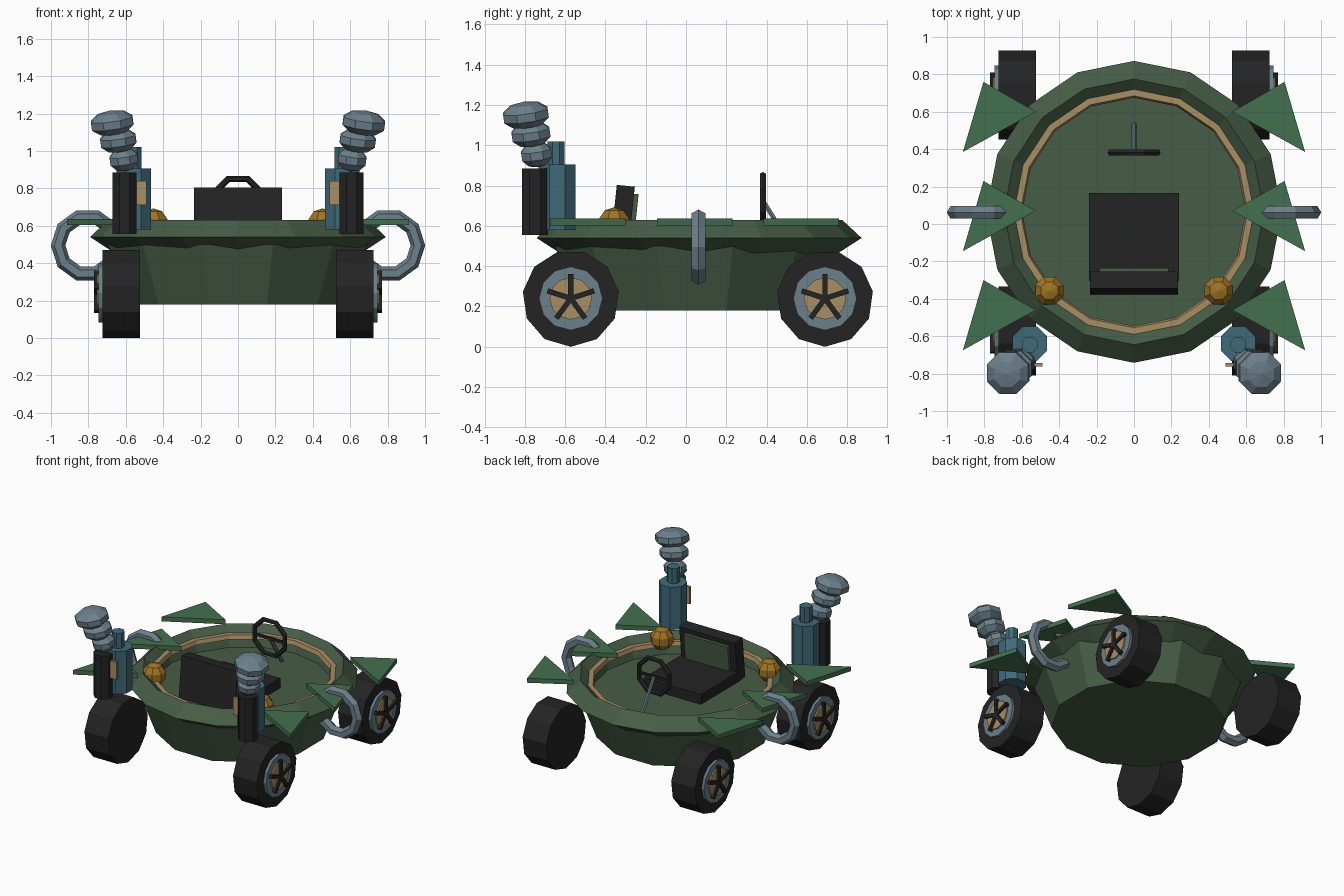
import bpy, bmesh, math
from mathutils import Matrix, Vector

if "Cube" in bpy.data.objects:
    bpy.data.objects.remove(bpy.data.objects["Cube"])


def material(name, r, g, b):
    m = bpy.data.materials.new(name)
    m.diffuse_color = [((c / 255 + 0.055) / 1.055) ** 2.4 for c in (r, g, b)] + [1]
    m.use_nodes = True
    m.node_tree.nodes["Principled BSDF"].inputs["Base Color"].default_value = m.diffuse_color
    return m


HULL = material("dark_green", 70, 92, 70)
LEAF = material("leaf_green", 68, 112, 80)
BLACK = material("black", 36, 36, 36)
STEEL = material("steel_grey", 108, 128, 139)
BLUE = material("teal_blue", 64, 106, 122)
TAN = material("tan", 168, 142, 100)
AMBER = material("amber", 160, 116, 36)


def finish(name, bm, mat, mtx=Matrix()):
    bmesh.ops.remove_doubles(bm, verts=bm.verts, dist=0.0001)
    bmesh.ops.recalc_face_normals(bm, faces=bm.faces)
    me = bpy.data.meshes.new(name)
    bm.to_mesh(me)
    bm.free()
    me.materials.append(mat)
    ob = bpy.data.objects.new(name, me)
    ob.matrix_world = mtx
    bpy.context.collection.objects.link(ob)
    return ob


def skin(bm, rings, close=True):
    """Join successive rings of points with quads."""
    vs = [[bm.verts.new(p) for p in ring] for ring in rings]
    n = len(vs[0])
    for a, b in zip(vs, vs[1:]):
        for i in range(n):
            j = (i + 1) % n
            bm.faces.new((a[i], a[j], b[j], b[i]))
    return vs


def lathe(name, profile, n, mat, mtx=Matrix(), phase=0.0):
    """Spin (radius, height) points about local z."""
    bm = bmesh.new()
    rings = []
    for r, z in profile:
        r = max(r, 1e-6)
        rings.append([(r * math.cos(phase + math.tau * i / n),
                       r * math.sin(phase + math.tau * i / n), z) for i in range(n)])
    skin(bm, rings)
    return finish(name, bm, mat, mtx)


def cylinder(name, r, z0, z1, n, mat, mtx=Matrix(), phase=0.0):
    return lathe(name, [(0, z0), (r, z0), (r, z1), (0, z1)], n, mat, mtx, phase)


def ball(name, loc, r, h, rings, mat, tilt=Matrix()):
    prof = [(r * math.sin(math.pi * k / rings), -h * math.cos(math.pi * k / rings))
            for k in range(rings + 1)]
    return lathe(name, prof, 8, mat, Matrix.Translation(loc) @ tilt, math.pi / 8)


def box(name, size, mat, mtx):
    bm = bmesh.new()
    bmesh.ops.create_cube(bm, size=1)
    bmesh.ops.scale(bm, vec=size, verts=bm.verts)
    return finish(name, bm, mat, mtx)


def tube_arc(name, centre, R, r, angles, sides, mat, s=1):
    """Tube following an arc in the xz plane; s flips it left or right."""
    bm = bmesh.new()
    rings = []
    for a in angles:
        ring = []
        for k in range(sides):
            t = math.tau * k / sides
            d = R + r * math.cos(t)
            ring.append((s * d * math.cos(a), r * math.sin(t), d * math.sin(a)))
        rings.append(ring)
    vs = skin(bm, rings)
    if abs(angles[-1] - angles[0]) < math.tau - 0.01:
        bm.faces.new(vs[0])
        bm.faces.new(vs[-1])
    return finish(name, bm, mat, Matrix.Translation(centre))


T = Matrix.Translation

# Body: faceted rim with sunken floor, and a tub under it
place = T((0, 0.065, 0)) @ Matrix.Diagonal((0.98, 1, 1, 1))
lathe("hull_rim", [(0, 0.49), (0.62, 0.49), (0.65, 0.58), (0.71, 0.63),
                   (0.807, 0.54), (0.62, 0.42), (0, 0.42)], 16, HULL, place)
lathe("hull_tub", [(0, 0.18), (0.60, 0.18), (0.72, 0.50), (0.60, 0.45), (0, 0.45)],
      12, HULL, T((0, 0.045, 0)), math.pi / 12)
lathe("inner_trim", [(0.655, 0.585), (0.620, 0.585), (0.610, 0.555), (0.645, 0.555),
                     (0.655, 0.585)], 16, TAN, place)

# Seat
box("seat_cushion", (0.48, 0.47, 0.08), BLACK, T((0, -0.07, 0.525)))
lean = T((0, -0.315, 0.645)) @ Matrix.Rotation(math.radians(-6), 4, 'X')
box("seat_back", (0.47, 0.09, 0.31), BLACK, lean)
box("seat_back_panel", (0.37, 0.025, 0.22), HULL, lean @ T((0, 0.055, 0.01)))

# Steering wheel and column
tube_arc("steering_wheel", (0, 0.382, 0.725), 0.136, 0.018,
         [math.pi / 8 + math.tau * i / 8 for i in range(9)], 6, BLACK)
low, top = Vector((0, 0.535, 0.48)), Vector((0, 0.385, 0.72))
aim = (top - low).to_track_quat('Z', 'Y').to_matrix().to_4x4()
cylinder("steering_column", 0.013, 0, (top - low).length, 6, STEEL, T(low) @ aim)
box("steering_spoke", (0.25, 0.014, 0.02), BLACK, T((0, 0.382, 0.72)))

for s, side in ((-1, "left"), (1, "right")):
    # Wheels: tyre, rim, hub and five spokes
    for y, end in ((-0.572, "front"), (0.69, "rear")):
        tag = f"{end}_{side}"
        m = T((s * 0.625, y, 0.24)) @ Matrix(
            ((0, 0, s, 0), (0, s, 0, 0), (-1, 0, 0, 0), (0, 0, 0, 1)))
        cylinder("tyre_" + tag, 0.24, -0.10, 0.10, 11, BLACK, m)
        cylinder("rim_" + tag, 0.158, 0.09, 0.12, 12, STEEL, m)
        cylinder("hub_" + tag, 0.105, 0.11, 0.13, 12, TAN, m)
        for k in range(5):
            turn = Matrix.Rotation(math.pi + math.tau * k / 5, 4, 'Z')
            box(f"spoke_{tag}_{k}", (0.122, 0.026, 0.03), BLACK,
                m @ turn @ T((0.061, 0, 0.13)))

    # Flat side spikes
    for k, y in enumerate((0.60, 0.07, -0.46)):
        bm = bmesh.new()
        rings = [[(s * 0.525, y, z), (s * 0.805, y + 0.16, z), (s * 0.915, y - 0.215, z)]
                 for z in (0.603, 0.637)]
        vs = skin(bm, rings)
        bm.faces.new(vs[0])
        bm.faces.new(vs[1])
        finish(f"spike_{side}_{k}", bm, LEAF)

    # Curved side handle
    tube_arc("handle_" + side, (s * 0.805, 0.062, 0.495), 0.157, 0.039,
             [math.radians(a) for a in range(-144, 145, 36)], 6, STEEL, s)

    # Lamp on the rim
    ball("lamp_" + side, (s * 0.452, -0.357, 0.61), 0.085, 0.083, 5, AMBER)

    # Exhaust: pipe, tank, plate and stacked smoke bulbs
    cylinder("exhaust_pipe_" + side, 0.07, 0.555, 0.885, 8, BLACK,
             T((s * 0.607, -0.75, 0)), math.pi / 8)
    cylinder("tank_" + side, 0.10, 0.58, 0.905, 8, BLUE,
             T((s * 0.557, -0.64, 0)), math.pi / 8)
    cylinder("tank_neck_" + side, 0.045, 0.89, 1.02, 8, BLUE,
             T((s * 0.557, -0.645, 0)), math.pi / 8)
    box("tank_plate_" + side, (0.09, 0.02, 0.13), TAN, T((s * 0.535, -0.752, 0.775)))
    tilt = Matrix.Rotation(math.radians(8), 4, 'X') @ Matrix.Rotation(math.radians(s * 8), 4, 'Y')
    for k, (x, y, z, r, h) in enumerate(((0.61, -0.742, 0.955, 0.085, 0.065),
                                         (0.64, -0.770, 1.055, 0.108, 0.065),
                                         (0.673, -0.795, 1.150, 0.127, 0.068))):
        ball(f"smoke_bulb_{side}_{k}", (s * x, y, z), r, h, 5, STEEL, tilt)
